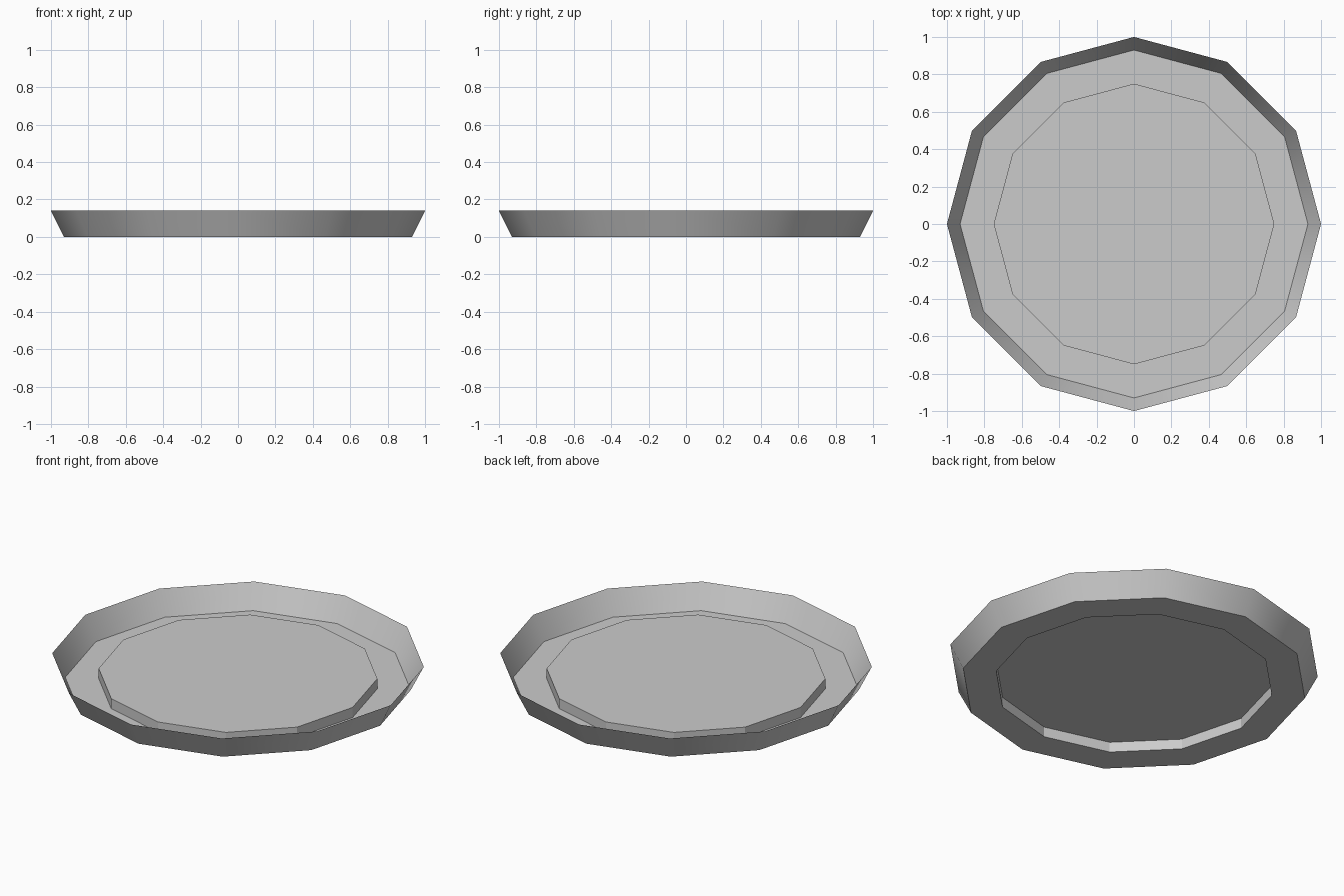
import bpy, bmesh, math

if "Cube" in bpy.data.objects:
    bpy.data.objects.remove(bpy.data.objects["Cube"])

SIDES = 12

mat = bpy.data.materials.new("light grey")
mat.diffuse_color = (0.6, 0.6, 0.6, 1)
mat.use_nodes = True
mat.node_tree.nodes["Principled BSDF"].inputs["Base Color"].default_value = mat.diffuse_color

# Plate: profile of (radius, height) from the rim to the raised centre
profile = [(1.0, 0.14), (0.93, 0.0), (0.75, 0.0), (0.75, 0.06)]

bm = bmesh.new()
rings = []
for r, z in profile:
    rings.append([bm.verts.new((r * math.cos(2 * math.pi * i / SIDES),
                                r * math.sin(2 * math.pi * i / SIDES), z))
                  for i in range(SIDES)])

# Sloped rim, flat border and step walls
for outer, inner in zip(rings, rings[1:]):
    for i in range(SIDES):
        j = (i + 1) % SIDES
        bm.faces.new((outer[i], outer[j], inner[j], inner[i]))

# Raised centre disc
bm.faces.new(rings[-1])

mesh = bpy.data.meshes.new("plate")
bm.to_mesh(mesh)
bm.free()
mesh.materials.append(mat)
plate = bpy.data.objects.new("plate", mesh)
bpy.context.collection.objects.link(plate)

# Smooth rim, crisp step walls
bpy.context.view_layer.objects.active = plate
plate.select_set(True)
bpy.ops.object.shade_smooth_by_angle(angle=math.radians(28))
